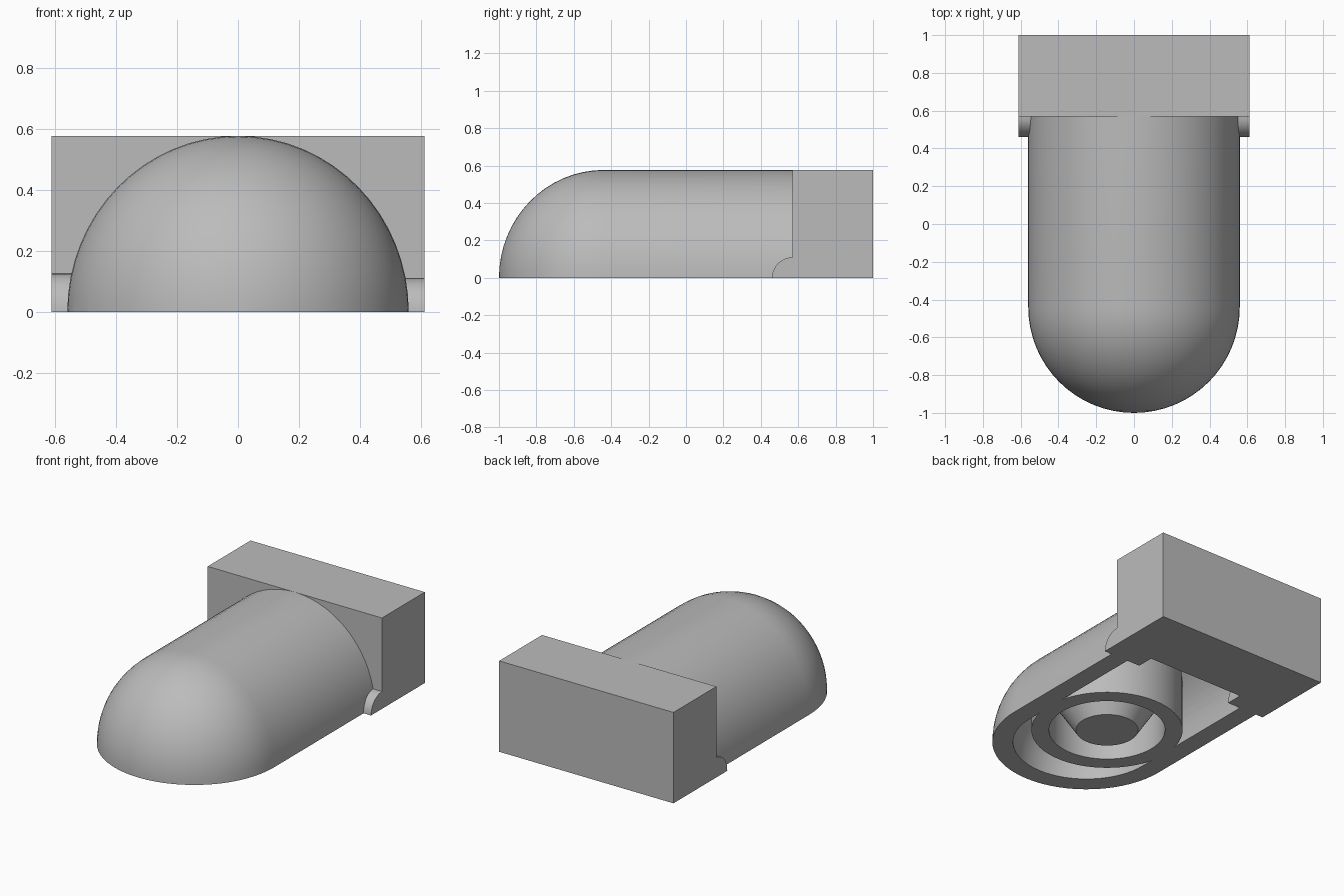
import bpy, bmesh
from math import pi, sin, cos
from mathutils import Vector

if "Cube" in bpy.data.objects:
    bpy.data.objects.remove(bpy.data.objects["Cube"], do_unlink=True)

HEIGHT = 0.577       # overall height
JOINT = 0.57         # plane where the rounded body meets the block
DOME_Y = -0.44       # centre of the rounded nose
TUBE_Y = -0.25       # centre of the underside tube

gray = bpy.data.materials.new("light_gray")
gray.use_nodes = True
gray.diffuse_color = (0.5, 0.5, 0.5, 1)
gray.node_tree.nodes["Principled BSDF"].inputs["Base Color"].default_value = (0.5, 0.5, 0.5, 1)


def finish(bm, name):
    bmesh.ops.recalc_face_normals(bm, faces=bm.faces)
    mesh = bpy.data.meshes.new(name)
    bm.to_mesh(mesh)
    bm.free()
    mesh.materials.append(gray)
    obj = bpy.data.objects.new(name, mesh)
    bpy.context.collection.objects.link(obj)
    return obj


def activate(obj):
    bpy.ops.object.select_all(action='DESELECT')
    obj.select_set(True)
    bpy.context.view_layer.objects.active = obj


def revolve(bm, points, axis, centre, closed=False, steps=64):
    verts = [bm.verts.new(p) for p in points]
    pairs = list(zip(verts, verts[1:]))
    if closed:
        pairs.append((verts[-1], verts[0]))
    edges = [bm.edges.new(p) for p in pairs]
    bmesh.ops.spin(bm, geom=verts + edges, cent=centre, axis=axis,
                   angle=2 * pi, steps=steps, use_merge=True)
    bmesh.ops.remove_doubles(bm, verts=bm.verts, dist=1e-5)


def capsule(name, radius, height, end, half):
    """Round-nosed bar along y, optionally cut flat at z = 0."""
    n = 16
    pts = [(radius * sin(pi / 2 * i / n), DOME_Y - radius * cos(pi / 2 * i / n), 0)
           for i in range(n + 1)]
    pts += [(radius, end, 0), (0, end, 0)]
    bm = bmesh.new()
    revolve(bm, pts, (0, 1, 0), (0, 0, 0))
    bmesh.ops.scale(bm, vec=(1, 1, height / radius), verts=bm.verts)
    if half:
        bmesh.ops.bisect_plane(bm, geom=bm.verts[:] + bm.edges[:] + bm.faces[:],
                               plane_co=(0, 0, 0), plane_no=(0, 0, 1), clear_inner=True)
        bmesh.ops.holes_fill(bm, edges=[e for e in bm.edges if e.is_boundary])
    return finish(bm, name)


def ring(name, profile, closed):
    """Shape revolved about the vertical tube axis from (radius, z) points."""
    bm = bmesh.new()
    revolve(bm, [(r, TUBE_Y, z) for r, z in profile], (0, 0, 1), (0, TUBE_Y, 0), closed)
    return finish(bm, name)


def subtract(target, cutter):
    mod = target.modifiers.new("cut", 'BOOLEAN')
    mod.operation = 'DIFFERENCE'
    mod.solver = 'EXACT'
    mod.object = cutter
    activate(target)
    bpy.ops.object.modifier_apply(modifier=mod.name)
    bpy.data.objects.remove(cutter, do_unlink=True)


# Rounded body, hollow underneath, with a tube left standing in the hollow
body = capsule("rounded_body", 0.56, HEIGHT, JOINT, True)
hollow = capsule("hollow_cutter", 0.437, 0.455, JOINT + 0.05, False)
subtract(hollow, ring("tube_blank", [(0, -1), (0.45, -1), (0.45, 1), (0, 1)], False))
subtract(body, hollow)

# Groove inside the tube, leaving a flared central pin
subtract(body, ring("groove_cutter",
                    [(0.185, -0.1), (0.185, 0), (0.345, 0.25), (0.345, -0.1)], True))
activate(body)
bpy.ops.object.shade_smooth_by_angle(angle=pi / 6)

# Rear block
bm = bmesh.new()
bmesh.ops.create_cube(bm, size=1)
bmesh.ops.scale(bm, vec=(1.224, 1 - JOINT, HEIGHT), verts=bm.verts)
bmesh.ops.translate(bm, vec=(0, (1 + JOINT) / 2, HEIGHT / 2), verts=bm.verts)
finish(bm, "rear_block")

# Quarter-round lugs on both sides of the joint
for name, side, tall in (("left_lug", 1, 0.11), ("right_lug", -1, 0.125)):
    bm = bmesh.new()
    arc = [(side * 0.345, JOINT - 0.11 * cos(pi / 2 * i / 10), tall * sin(pi / 2 * i / 10))
           for i in range(11)]
    face = bm.faces.new([bm.verts.new(p) for p in arc + [(side * 0.345, JOINT, 0)]])
    out = bmesh.ops.extrude_face_region(bm, geom=[face])
    moved = [g for g in out["geom"] if isinstance(g, bmesh.types.BMVert)]
    bmesh.ops.translate(bm, vec=Vector((side * 0.267, 0, 0)), verts=moved)
    lug = finish(bm, name)
    activate(lug)
    bpy.ops.object.shade_smooth_by_angle(angle=pi / 6)
